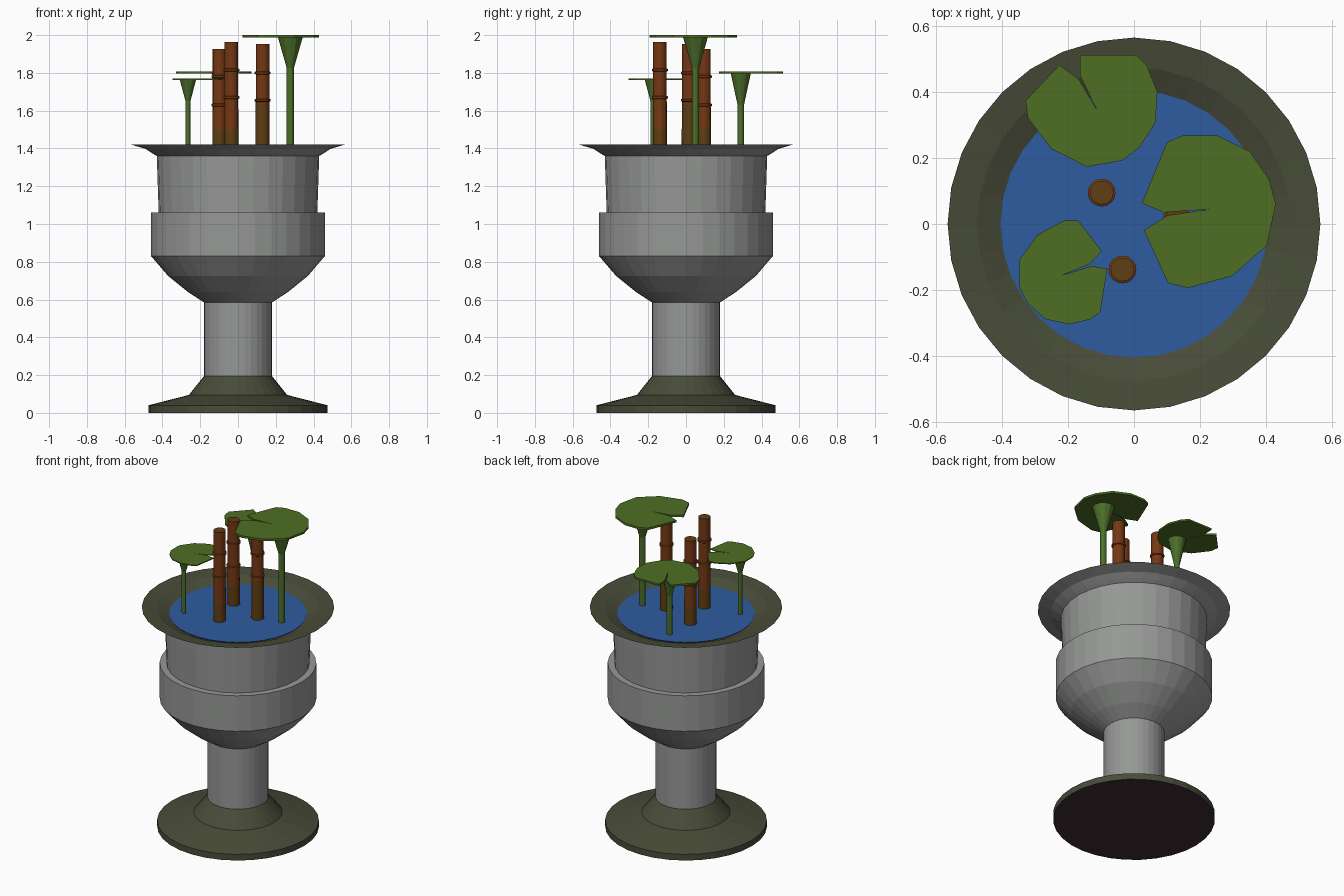
import bpy, bmesh, math
from mathutils import Matrix, Vector

if "Cube" in bpy.data.objects:
    bpy.data.objects.remove(bpy.data.objects["Cube"])


def mat(name, rgb):
    m = bpy.data.materials.new(name)
    lin = [((c / 255 + 0.055) / 1.055) ** 2.4 for c in rgb]
    m.diffuse_color = (*lin, 1)
    m.use_nodes = True
    m.node_tree.nodes["Principled BSDF"].inputs["Base Color"].default_value = m.diffuse_color
    return m


STONE = mat("grey stone", (150, 152, 150))
MOSS = mat("dark olive stone", (72, 76, 56))
UNDER = mat("dark underside", (62, 46, 50))
WATER = mat("blue water", (46, 92, 160))
LEAF = mat("leaf green", (78, 110, 36))
STEM = mat("stem green", (76, 110, 42))
RUST = mat("rust brown", (118, 56, 20))
BROWN = mat("olive brown", (94, 62, 18))


def finish(name, bm, mats):
    me = bpy.data.meshes.new(name)
    bm.to_mesh(me)
    bm.free()
    for m in mats:
        me.materials.append(m)
    ob = bpy.data.objects.new(name, me)
    bpy.context.collection.objects.link(ob)
    return ob


def lathe(name, profile, sides, mats, rule=None, centre=(0, 0), caps=(True, True)):
    """Revolve (radius, z) points; rule(segment index) gives the material index."""
    bm = bmesh.new()
    rings = []
    for r, z in profile:
        rings.append([bm.verts.new((centre[0] + r * math.cos(2 * math.pi * i / sides),
                                    centre[1] + r * math.sin(2 * math.pi * i / sides), z))
                      for i in range(sides)])
    for s, (a, b) in enumerate(zip(rings, rings[1:])):
        for i in range(sides):
            j = (i + 1) % sides
            f = bm.faces.new((a[i], a[j], b[j], b[i]))
            f.material_index = rule(s) if rule else 0
    if caps[0]:
        bm.faces.new(rings[0][::-1]).material_index = rule(-1) if rule else 0
    if caps[1]:
        bm.faces.new(rings[-1]).material_index = rule(len(profile) - 1) if rule else 0
    return finish(name, bm, mats)


# foot: olive plinth with dark underside
lathe("urn_foot", [(0.475, 0), (0.475, 0.04), (0.26, 0.095), (0.18, 0.195)], 32,
      [MOSS, UNDER], lambda s: 1 if s == -1 else 0)

# column, bowl, band, neck and flared rim, with olive inner lip
urn = [(0.18, 0.195), (0.18, 0.585), (0.265, 0.64), (0.37, 0.725), (0.46, 0.83),
       (0.46, 1.06), (0.42, 1.06), (0.43, 1.36), (0.455, 1.375), (0.49, 1.398),
       (0.565, 1.42), (0.475, 1.408), (0.40, 1.375)]
lathe("urn_body", urn, 32, [STONE, MOSS], lambda s: 1 if s >= 10 else 0,
      caps=(False, False))

# water surface
lathe("water", [(0.40, 1.375), (0.405, 1.381)], 32, [WATER])

# bamboo canes with raised node rings
for n, (x, y, top, nodes) in enumerate([(-0.098, 0.095, 1.926, (1.63, 1.78)),
                                        (-0.035, -0.138, 1.963, (1.67, 1.815)),
                                        (0.13, 0.015, 1.953, (1.655, 1.80))]):
    low = nodes[0] - 0.02 if n == 2 else 1.50
    prof = [(0.038, 1.37), (0.037, low)]
    for z in nodes:
        prof += [(0.036, z - 0.008), (0.042, z - 0.005), (0.042, z + 0.005), (0.036, z + 0.008)]
    prof.append((0.036, top))
    last = len(prof) - 1
    lathe(f"bamboo_cane_{n + 1}", prof, 16, [RUST, BROWN],
          lambda s: 1 if s in (0, last) else 0, (x, y))

# notched lily pad outline, starting at the tip of the notch
PAD = [(0, 0), (-.14, -.010), (-.206, .018), (-.13, .203), (-.08, .224), (.02, .224),
       (.12, .176), (.18, .09), (.2, .015), (.173, -.11), (.067, -.203), (-.067, -.239),
       (-.127, -.224), (-.2, -.064), (-.128, -.019)]


def lily_pad(name, tip, top, scale, turn, thick):
    bm = bmesh.new()
    rot = Matrix.Rotation(math.radians(turn), 3, 'Z')
    pts = [rot @ Vector((x * scale, y * scale, 0)) + Vector((*tip, 0)) for x, y in PAD]
    lo = [bm.verts.new((p.x, p.y, top - thick)) for p in pts]
    hi = [bm.verts.new((p.x, p.y, top)) for p in pts]
    bm.faces.new(lo)
    bm.faces.new(hi)
    for i in range(len(pts)):
        j = (i + 1) % len(pts)
        bm.faces.new((lo[i], lo[j], hi[j], hi[i]))
    bmesh.ops.recalc_face_normals(bm, faces=bm.faces)
    bmesh.ops.triangulate(bm, faces=[f for f in bm.faces if len(f.verts) > 4])
    finish(name, bm, [LEAF])


# lily pads on flared stems: tip, top, scale, turn, thickness, stem xy, stem r, cone r, cone z
PADS = [("large", (.23, .045), 2.0, 1.0, 0, .013, (.277, .05), .019, .065, 1.825),
        ("medium", (-.112, .345), 1.808, .85, -68, .011, (-.085, .29), .017, .053, 1.63),
        ("small", (-.218, -.155), 1.769, .67, 193, .006, (-.265, -.175), .013, .043, 1.65)]
for size, tip, top, scale, turn, thick, xy, r, cone_r, cone_z in PADS:
    lily_pad(f"{size}_lily_pad", tip, top, scale, turn, thick)
    lathe(f"{size}_lily_stem", [(r, 1.37), (r, cone_z), (cone_r, top - thick)],
          12, [STEM], centre=xy)
